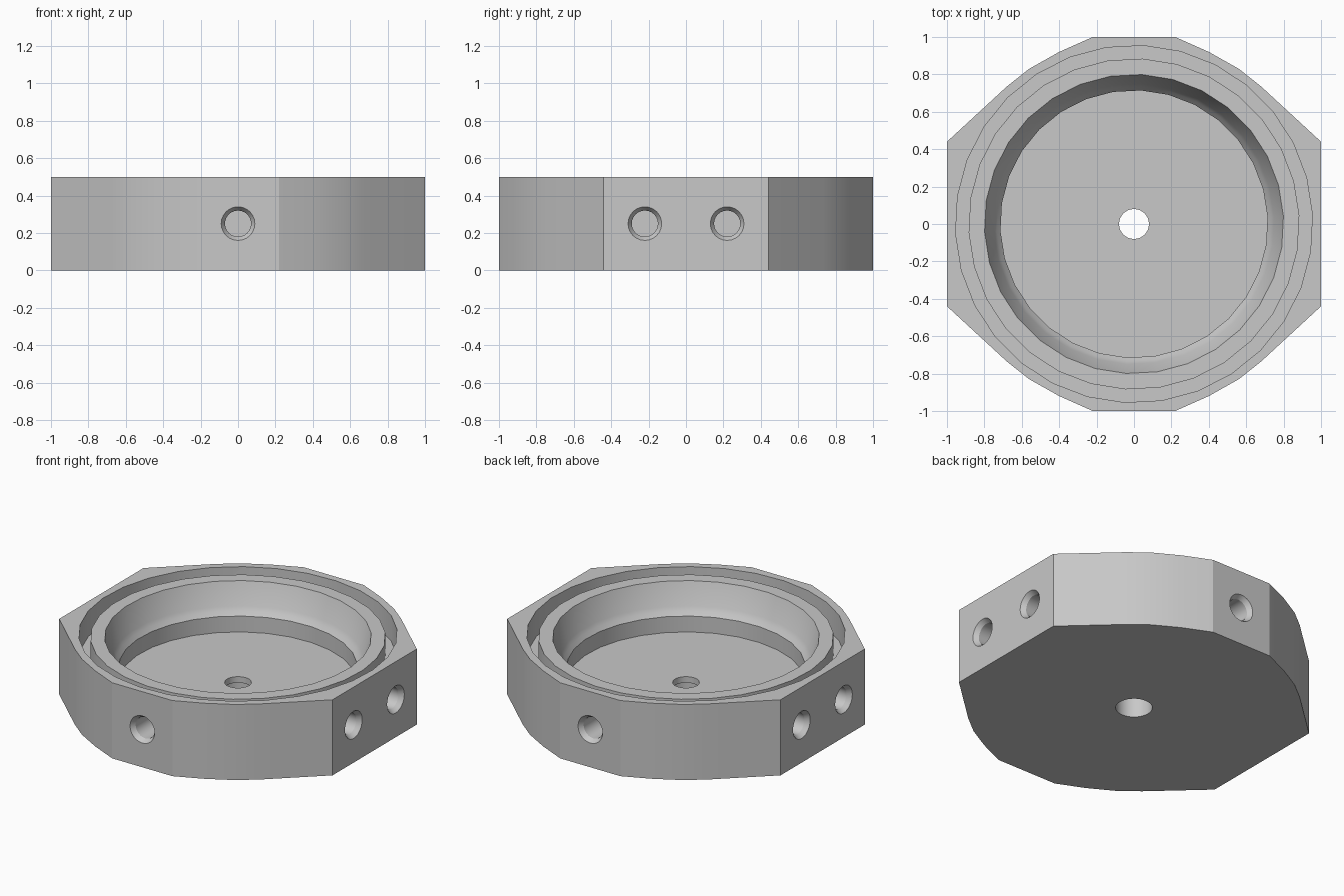
import bpy, bmesh, math
from mathutils import Matrix

cube = bpy.data.objects.get("Cube")
if cube:
    bpy.data.objects.remove(cube, do_unlink=True)

HEIGHT = 0.5

metal = bpy.data.materials.new("plain_grey")
metal.use_nodes = True
grey = (0.58, 0.58, 0.58, 1)
metal.diffuse_color = grey
metal.node_tree.nodes["Principled BSDF"].inputs["Base Color"].default_value = grey


def to_object(name, bm):
    bmesh.ops.recalc_face_normals(bm, faces=bm.faces)
    mesh = bpy.data.meshes.new(name)
    bm.to_mesh(mesh)
    bm.free()
    mesh.materials.append(metal)
    ob = bpy.data.objects.new(name, mesh)
    bpy.context.collection.objects.link(ob)
    return ob


def lathe(name, profile, sides, matrix=Matrix(), start=0.0):
    """Closed solid turned around z from (radius, height) points."""
    bm = bmesh.new()
    rings = []
    for r, z in profile:
        angles = [start + math.tau * i / sides for i in range(sides)]
        rings.append([bm.verts.new((r * math.cos(a), r * math.sin(a), z)) for a in angles])
    for low, high in zip(rings, rings[1:]):
        for i in range(sides):
            j = (i + 1) % sides
            bm.faces.new((low[i], low[j], high[j], high[i]))
    bm.faces.new(rings[0])
    bm.faces.new(rings[-1])
    bm.transform(matrix)
    return to_object(name, bm)


# Body: a round block with four flats, mirrored from one quarter
quarter = [(1, 0.44), (0.68, 0.735), (0.56, 0.83), (0.4, 0.92), (0.22, 1)]
half = quarter + [(-x, y) for x, y in reversed(quarter)]
outline = half + [(-x, -y) for x, y in half]
bm = bmesh.new()
base = bm.faces.new([bm.verts.new((x, y, 0)) for x, y in outline])
grown = bmesh.ops.extrude_face_region(bm, geom=[base])
bmesh.ops.translate(bm, vec=(0, 0, HEIGHT),
                    verts=[v for v in grown["geom"] if isinstance(v, bmesh.types.BMVert)])
body = to_object("housing_body", bm)

# Pocket with rounded ledge, lowered inner rim and ring groove
pocket = [(0.715, 0.18), (0.715, 0.285), (0.735, 0.31), (0.75, 0.335), (0.80, 0.48),
          (0.885, 0.48), (0.885, 0.33), (0.955, 0.33), (0.955, 0.6)]
cutters = [lathe("pocket_cutter", pocket, 30, start=math.radians(3))]

# Centre hole, wider underneath
cutters.append(lathe("centre_hole_cutter",
                     [(0.11, -0.1), (0.11, 0.14), (0.08, 0.14), (0.08, 0.3)], 32))

# Blind chamfered holes: two on each side flat, one on the front and back
hole = [(0.07, -0.2), (0.07, -0.03), (0.09, 0), (0.09, 0.1)]
for turn, offsets in ((0, (-0.22, 0.22)), (90, (0,)), (180, (-0.22, 0.22)), (270, (0,))):
    for off in offsets:
        place = (Matrix.Rotation(math.radians(turn), 4, 'Z')
                 @ Matrix.Translation((1, off, HEIGHT / 2))
                 @ Matrix.Rotation(math.pi / 2, 4, 'Y'))
        cutters.append(lathe("side_hole_cutter", hole, 24, place))

# Cut everything out of the body
bpy.ops.object.select_all(action='DESELECT')
bpy.context.view_layer.objects.active = body
body.select_set(True)
for cutter in cutters:
    cutter.hide_render = True
    mod = body.modifiers.new("cut", 'BOOLEAN')
    mod.operation = 'DIFFERENCE'
    mod.solver = 'EXACT'
    mod.object = cutter
    bpy.ops.object.modifier_apply(modifier=mod.name)
    bpy.data.objects.remove(cutter, do_unlink=True)

bpy.ops.object.shade_smooth_by_angle(angle=math.radians(20))
